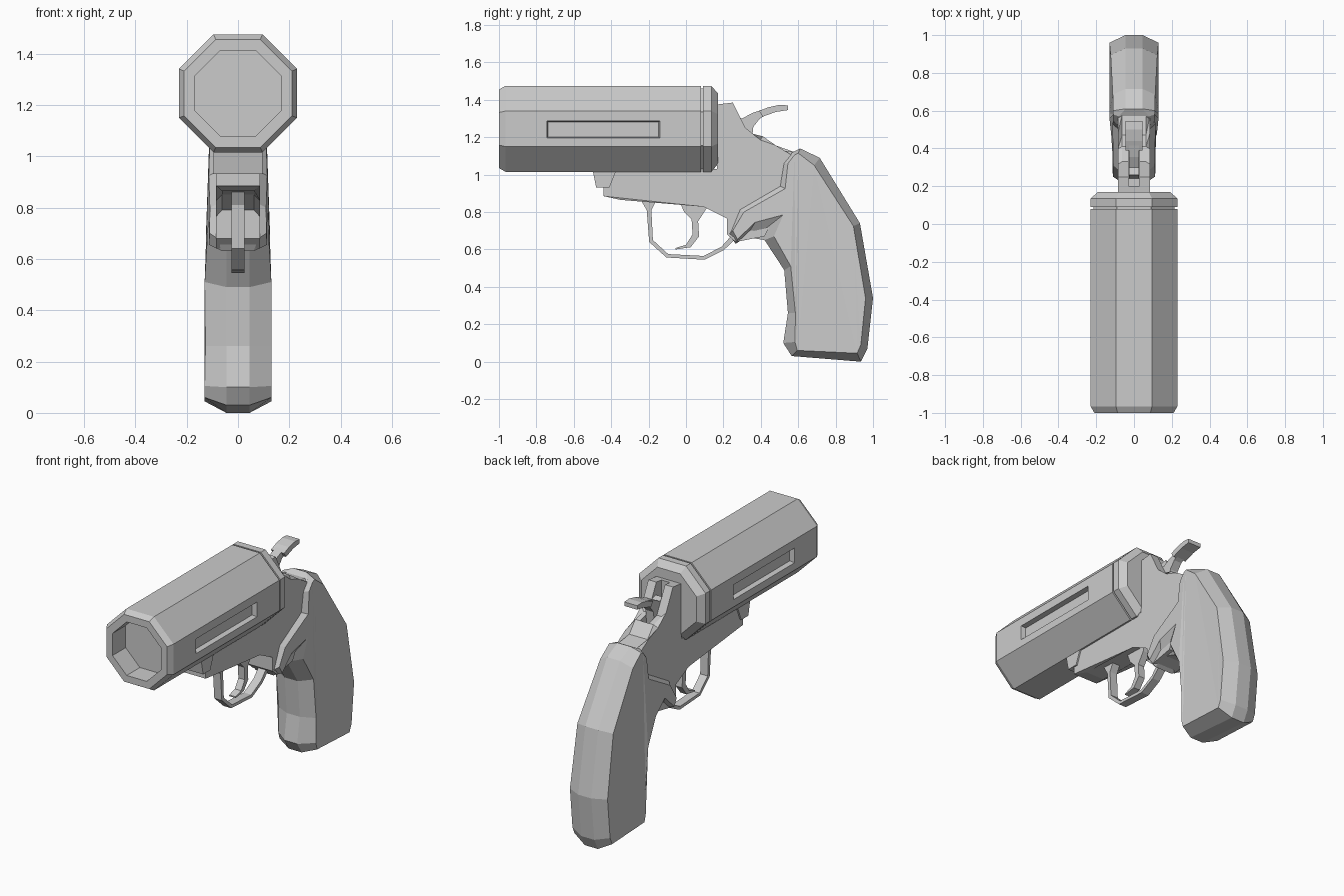
import bpy, bmesh, math

if "Cube" in bpy.data.objects:
    bpy.data.objects.remove(bpy.data.objects["Cube"])


def finish(name, bm):
    bmesh.ops.recalc_face_normals(bm, faces=bm.faces)
    mesh = bpy.data.meshes.new(name)
    bm.to_mesh(mesh)
    bm.free()
    ob = bpy.data.objects.new(name, mesh)
    bpy.context.collection.objects.link(ob)
    return ob


def bridge(bm, a, b):
    n = len(a)
    for i in range(n):
        j = (i + 1) % n
        bm.faces.new((a[i], a[j], b[j], b[i]))


def prism(name, profile, half, chamfer=0, pick=None):
    """Extrude a (y, z) profile to x = +-half, chamfering the side edges chosen by pick(y, z)."""
    bm = bmesh.new()
    left, right = [[bm.verts.new((x, y, z)) for y, z in profile] for x in (-half, half)]
    bridge(bm, left, right)
    bm.faces.new(left)
    bm.faces.new(right)
    if chamfer:
        edges = [e for e in bm.edges if e.verts[0].co.x * e.verts[1].co.x > 0
                 and all(pick(v.co.y, v.co.z) for v in e.verts)]
        bmesh.ops.bevel(bm, geom=edges, offset=chamfer, segments=1, affect='EDGES')
    return finish(name, bm)


def cut(ob, cutter):
    mod = ob.modifiers.new("cut", 'BOOLEAN')
    mod.operation = 'DIFFERENCE'
    mod.solver = 'EXACT'
    mod.object = cutter
    bpy.context.view_layer.objects.active = ob
    bpy.ops.object.modifier_apply(modifier=mod.name)
    bpy.data.objects.remove(cutter)


# Octagonal barrel with bore, breech groove and tapered rear: (y, flat-to-centre radius)
rings = [(-.87, .167), (-1, .167), (-1, .21), (-.965, .23), (.08, .23), (.08, .215),
         (.09, .215), (.09, .23), (.135, .23), (.17, .19)]
bm = bmesh.new()
loops = []
for y, apothem in rings:
    r = apothem / math.cos(math.pi / 8)
    angles = [math.pi / 8 + k * math.pi / 4 for k in range(8)]
    loops.append([bm.verts.new((r * math.cos(a), y, 1.245 + r * math.sin(a))) for a in angles])
for a, b in zip(loops, loops[1:]):
    bridge(bm, a, b)
bm.faces.new(loops[0])
bm.faces.new(loops[-1])
barrel = finish("barrel", bm)

# Tapered slot recessed in each side of the barrel
bm = bmesh.new()
for side in (-1, 1):
    for v in bmesh.ops.create_cube(bm, size=2)["verts"]:
        outer = v.co.x * side > 0
        k = .012 if outer else 0
        v.co = (side * (.26 if outer else .2), -.442 + v.co.y * (.296 + k), 1.242 + v.co.z * (.04 + k))
cut(barrel, finish("slot_cutter", bm))

# Frame, chamfered along the underside and rear tang
frame = prism("frame", [
    (-.38, 1.03), (-.44, .93), (-.44, .885), (-.35, .865), (.1, .85), (.22, .79), (.22, .68),
    (.265, .64), (.42, .67), (.54, .9), (.58, 1.12), (.47, 1.135), (.41, 1.205), (.33, 1.225),
    (.25, 1.385), (.165, 1.375), (.165, 1.03)], .085, .022,
    lambda y, z: (-.36 < y < .23 and .75 < z < .87) or (y > .3 and z > 1.1))
cut(frame, prism("hammer_slot_cutter", [(.2, 1.17), (.41, 1.17), (.41, 1.5), (.2, 1.5)], .03))

# Lug under the barrel
prism("barrel_lug", [(-.5, 1.03), (-.48, .93), (-.41, .93), (-.37, 1.03)], .095)

# Hammer spur and its wider thumb pad
prism("hammer", [(.24, 1.17), (.26, 1.31), (.30, 1.30), (.355, 1.33), (.43, 1.355),
                 (.43, 1.32), (.395, 1.3), (.36, 1.255), (.35, 1.17)], .027)
prism("hammer_thumb_pad", [(.39, 1.34), (.44, 1.36), (.5, 1.373), (.545, 1.37), (.545, 1.345),
                           (.48, 1.335), (.41, 1.31)], .045)

# Trigger
prism("trigger", [(-.04, .87), (-.01, .8), (.03, .76), (.035, .68), (0, .625), (-.055, .608),
                  (-.055, .6), (.025, .612), (.07, .67), (.065, .75), (.11, .82), (.12, .87)], .022)

# Trigger guard strip
prism("trigger_guard", [
    (-.245, .87), (-.21, .81), (-.197, .64), (-.105, .557), (.1, .545), (.2, .595), (.27, .66),
    (.24, .67), (.19, .615), (.095, .565), (-.095, .575), (-.177, .65), (-.185, .81), (-.155, .87)], .026)

# Grip: each row pairs a rim point (y, z, half width) with a point (y, z) on the flat side panel
rows = [(.61, 1.14, .045, .60, 1.115), (.715, 1.09, .045, .685, 1.05),
        (.93, .74, .045, .895, .725), (1, .34, .045, .96, .34),
        (.97, .07, .045, .935, .09), (.935, 0, .045, .915, .045),
        (.565, .03, .045, .595, .06), (.52, .1, .045, .583, .105),
        (.545, .26, .045, .585, .26), (.525, .49, .045, .56, .51),
        (.42, .65, .045, .47, .67), (.36, .66, .06, .52, .785),
        (.32, .665, .06, .37, .745), (.265, .63, .06, .275, .655),
        (.23, .68, .08, .25, .70), (.285, .815, .08, .31, .80),
        (.5, .94, .08, .53, .925), (.52, 1.06, .08, .545, 1.06),
        (.57, 1.12, .08, .58, 1.105)]


def panel_half(y, z):
    return .13 - max(0, z - .55) * .035 - (z > .6) * max(0, .6 - y) * .04


bm = bmesh.new()
rims = []
for s in (-1, 1):
    rim = [bm.verts.new((s * r[2], r[0], r[1])) for r in rows]
    panel = [bm.verts.new((s * panel_half(r[3], r[4]), r[3], r[4])) for r in rows]
    bridge(bm, rim, panel)
    bmesh.ops.triangulate(bm, faces=[bm.faces.new(panel)])
    rims.append(rim)
bridge(bm, *rims)
finish("grip", bm)
